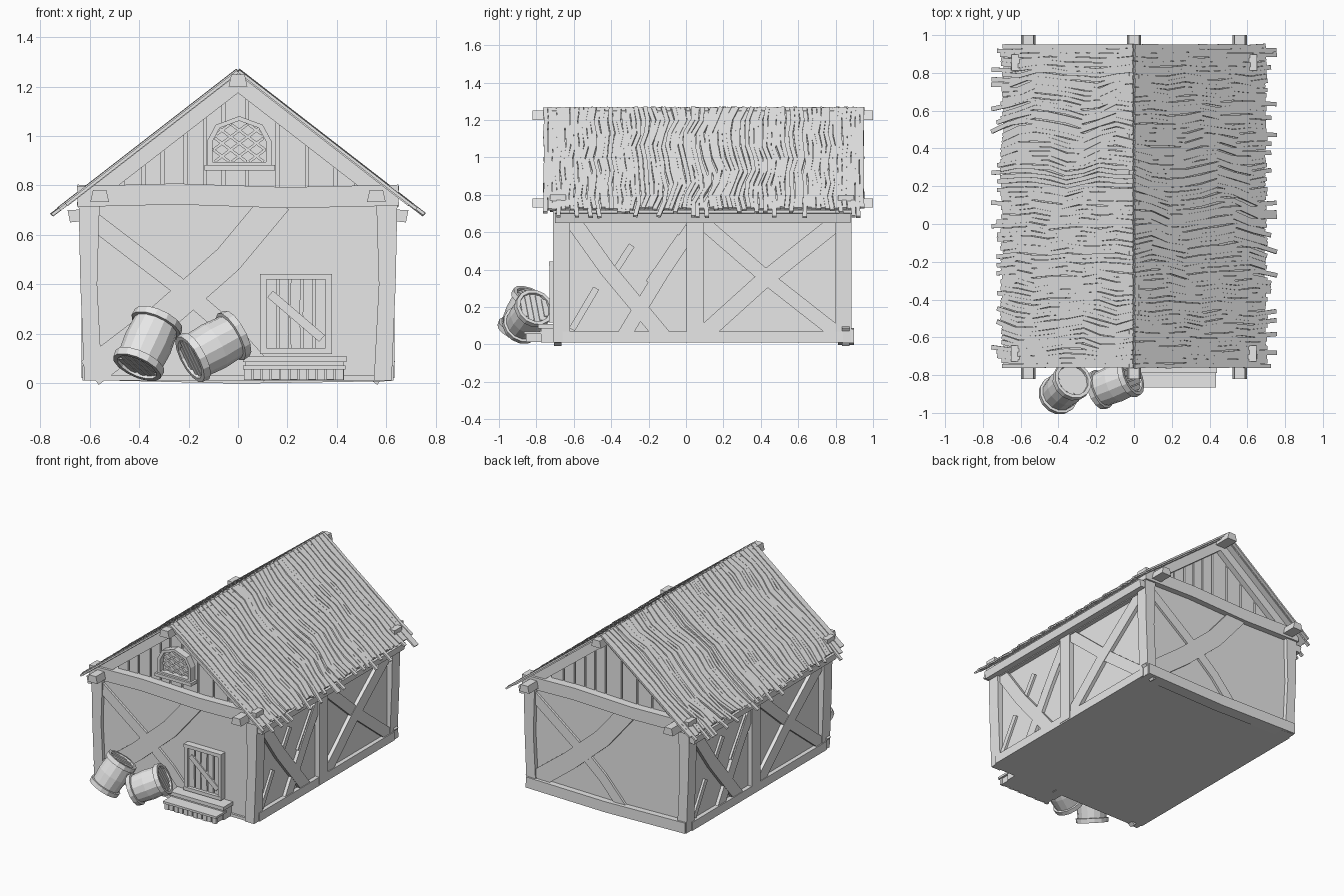
import bpy, bmesh, math, random
from mathutils import Vector

random.seed(4)
cube = bpy.data.objects.get("Cube")
if cube:
    bpy.data.objects.remove(cube, do_unlink=True)

grey = bpy.data.materials.new("plain light grey")
grey.use_nodes = True
grey.diffuse_color = (0.8, 0.8, 0.8, 1)
grey.node_tree.nodes["Principled BSDF"].inputs["Base Color"].default_value = (0.8, 0.8, 0.8, 1)


def finish(name, bm):
    bmesh.ops.recalc_face_normals(bm, faces=bm.faces[:])
    mesh = bpy.data.meshes.new(name)
    bm.to_mesh(mesh)
    bm.free()
    mesh.materials.append(grey)
    obj = bpy.data.objects.new(name, mesh)
    bpy.context.collection.objects.link(obj)
    return obj


def add_loft(bm, rings):
    """Skin a row of equal closed rings and cap both ends."""
    loops = [[bm.verts.new(p) for p in ring] for ring in rings]
    for a, b in zip(loops, loops[1:]):
        for i in range(len(a)):
            j = (i + 1) % len(a)
            bm.faces.new((a[i], a[j], b[j], b[i]))
    bm.faces.new(loops[0])
    bm.faces.new(loops[-1])


def add_sweep(bm, pts, width, depth, normal):
    """Rectangular timber along a path; normal is its thickness direction."""
    pts, n = [Vector(p) for p in pts], Vector(normal).normalized()
    rings = []
    for i, p in enumerate(pts):
        t = pts[min(i + 1, len(pts) - 1)] - pts[max(i - 1, 0)]
        s = t.cross(n).normalized() * width / 2
        d = n * depth / 2
        rings.append([p - s - d, p + s - d, p + s + d, p - s + d])
    add_loft(bm, rings)


def sweep(name, pts, width, depth, normal):
    bm = bmesh.new()
    add_sweep(bm, pts, width, depth, normal)
    return finish(name, bm)


def box(name, x, y, z):
    bm = bmesh.new()
    add_loft(bm, [[(x[0], y[0], h), (x[1], y[0], h), (x[1], y[1], h), (x[0], y[1], h)] for h in z])
    return finish(name, bm)


def prism(name, outline, y0, y1):
    bm = bmesh.new()
    add_loft(bm, [[(x, y, z) for x, z in outline] for y in (y0, y1)])
    return finish(name, bm)


# Wall planes: a map from (along, height, outward) to space, and the outward direction
FRONT = (lambda u, z, o=0: Vector((u, -0.685 - o, z)), (0, -1, 0))
BACK = (lambda u, z, o=0: Vector((-u, 0.855 + o, z)), (0, 1, 0))
RIGHT = (lambda u, z, o=0: Vector((0.6 + o, u, z)), (1, 0, 0))
LEFT = (lambda u, z, o=0: Vector((-0.6 - o, 0.17 - u, z)), (-1, 0, 0))


def timber(name, wall, pts, width, depth):
    place, normal = wall
    return sweep(name, [place(u, z) for u, z in pts], width, depth, normal)


# Walls, floor and gable core
box("wall_core", (-0.6, 0.6), (-0.685, 0.855), (0.02, 0.73))
box("floor", (-0.62, 0.62), (-0.7, 0.88), (0.01, 0.03))
prism("gable_core", [(-0.6, 0.72), (0.6, 0.72), (0.6, 0.785), (0, 1.25), (-0.6, 0.785)], -0.655, 0.825)

# Corner posts, leaning outward toward the top
for sx in (-1, 1):
    for y0, y1, end in ((-0.71, -0.62, "front"), (0.80, 0.885, "back")):
        bm = bmesh.new()
        add_loft(bm, [[(sx * a, y0, z), (sx * b, y0, z), (sx * b, y1, z), (sx * a, y1, z)]
                      for a, b, z in ((0.55, 0.622, 0.01), (0.57, 0.638, 0.4), (0.56, 0.645, 0.73))])
        finish(end + "_corner_post", bm)

# Long side walls, the second being the first turned half round
for wall in (RIGHT, LEFT):
    timber("middle_post", wall, [(0.05, 0.02), (0.05, 0.72)], 0.095, 0.066)
    timber("sill_beam", wall, [(-0.66, 0.04), (0.84, 0.04)], 0.06, 0.06)
    timber("wall_plate", wall, [(-0.7, 0.685), (0.87, 0.685)], 0.07, 0.06)
    timber("falling_brace", wall, [(-0.62, 0.68), (-0.42, 0.40), (-0.22, 0.16), (-0.12, 0.04)], 0.085, 0.05)
    timber("rising_brace", wall, [(0.03, 0.62), (-0.13, 0.38), (-0.27, 0.15), (-0.33, 0.05)], 0.075, 0.045)
    timber("cross_brace_up", wall, [(0.09, 0.05), (0.4, 0.33), (0.84, 0.68)], 0.09, 0.05)
    timber("cross_brace_down", wall, [(0.08, 0.66), (0.45, 0.34), (0.82, 0.05)], 0.075, 0.044)
    for a, b in (((-0.4, 0.36), (-0.29, 0.53)), ((-0.2, 0.33), (-0.03, 0.58)), ((-0.61, 0.08), (-0.48, 0.3))):
        timber("short_strut", wall, [a, b], 0.035, 0.03)

# Gable ends: braces, tie beam, rafters and boards
for wall in (FRONT, BACK):
    timber("long_brace", wall, [(-0.6, 0.04), (-0.3, 0.27), (-0.04, 0.5), (0.16, 0.74)], 0.12, 0.04)
    timber("thin_brace", wall, [(-0.59, 0.66), (-0.25, 0.4), (-0.04, 0.22), (0.13, 0.03)], 0.07, 0.032)
    timber("tie_beam", wall, [(-0.65, 0.755), (-0.25, 0.765), (0.2, 0.75), (0.65, 0.76)], 0.085, 0.085)
    for s in (-1, 1):
        timber("rafter", wall, [(s * 0.62, 0.735), (0, 1.215)], 0.065, 0.05)
    edge = -0.46
    while edge < 0.44:
        w = random.uniform(0.07, 0.13)
        a, b = edge, edge + w - 0.012
        place, normal = wall
        bm = bmesh.new()
        add_loft(bm, [[place(a, 0.75, o), place(b, 0.75, o), place(b, 1.23 - 0.775 * abs(b), o),
                       place(a, 1.23 - 0.775 * abs(a), o)] for o in (-0.035, -0.015)])
        finish("gable_board", bm)
        edge += w
timber("back_sill_beam", BACK, [(-0.62, 0.045), (0, 0.035), (0.62, 0.05)], 0.075, 0.085)

# Purlins with exposed tapered ends, and beams under the eaves
for x, z in ((0, 1.225), (-0.56, 0.757), (0.56, 0.757)):
    prism("purlin", [(x - 0.038, z - 0.025), (x + 0.038, z - 0.025), (x + 0.027, z + 0.024), (x - 0.027, z + 0.024)],
          -0.82, 1.0)
for s in (-1, 1):
    prism("eave_beam", [(s * 0.63, 0.655), (s * 0.68, 0.65), (s * 0.69, 0.7), (s * 0.63, 0.702)], -0.7, 0.88)

# Roof: a thin deck covered by narrow wavy strips
down = 0.775
COUNT = 74
for s in (-1, 1):
    prism("roof_deck", [(0, 1.25), (s * 0.69, 1.25 - down * 0.69), (s * 0.69, 1.257 - down * 0.69), (0, 1.257)],
          -0.74, 0.925)
    normal = Vector((s * down, 0, 1)).normalized()
    bm = bmesh.new()
    for i in range(COUNT):
        y = -0.75 + 1.69 * i / (COUNT - 1)
        inner = min(1, (y + 0.76) * 5, (0.95 - y) * 5)
        reach = random.choice((0.69, 0.695, 0.7, 0.7, 0.72, 0.75))
        lift = 0.004 * (i % 2) + random.uniform(0, 0.004)
        pts = []
        for k in range(9):
            x = reach * k / 8
            wave = math.sin(k * 1.25 + 3.2 * y + s) * (0.014 + 0.012 * math.sin(5 * y + s))
            wave += 0.008 * math.sin(k * 2.3 + 9 * y)
            offset = wave * inner + random.uniform(-0.003, 0.003)
            pts.append(Vector((s * x, y + offset, 1.26 - down * x)) + normal * lift)
        add_sweep(bm, pts, 0.023, 0.012, normal)
    finish("roof_strips", bm)

# Door with frame, boards and diagonal brace
for u in (0.103, 0.367):
    timber("door_jamb", FRONT, [(u, 0.12), (u, 0.44)], 0.026, 0.09)
for z in (0.13, 0.43):
    timber("door_rail", FRONT, [(0.09, z), (0.38, z)], 0.024, 0.096)
for i in range(5):
    u = 0.137 + i * 0.049
    timber("door_board", FRONT, [(u, 0.13), (u + random.uniform(-0.006, 0.006), 0.28), (u, 0.43)], 0.041, 0.05)
timber("door_brace", FRONT, [(0.13, 0.36), (0.34, 0.18)], 0.035, 0.066)

# Steps: treads over upright boards
box("upper_tread", (0.02, 0.44), (-0.79, -0.68), (0.085, 0.11))
box("upper_riser", (0.03, 0.43), (-0.775, -0.68), (0.01, 0.09))
box("lower_tread", (0.02, 0.435), (-0.865, -0.75), (0.055, 0.07))
box("lower_riser", (0.035, 0.42), (-0.84, -0.75), (0.012, 0.058))
for i in range(11):
    x = 0.025 + i * 0.037
    box("step_board", (x, x + 0.031), (-0.855, -0.835), (0.012 + 0.003 * (i % 2), 0.058))

# Arched gable window: ring frame, pane, lattice and sill
arch = [(-0.125, 0.88), (0.135, 0.88), (0.135, 0.98), (0.1, 1.045), (0.005, 1.08), (-0.09, 1.045), (-0.125, 0.98)]
mid = Vector((0.005, 0.97))
inner = [mid + (Vector(p) - mid) * 0.83 for p in arch]
bm = bmesh.new()
for i in range(len(arch)):
    j = (i + 1) % len(arch)
    add_loft(bm, [[(p[0], y, p[1]) for p in (arch[i], arch[j], inner[j], inner[i])] for y in (-0.72, -0.65)])
finish("window_frame", bm)
prism("window_pane", inner, -0.682, -0.65)
timber("window_sill", FRONT, [(-0.135, 0.872), (0.15, 0.872)], 0.022, 0.1)


def inside(p):
    return all((b - a).cross(p - a) > 0 for a, b in zip(inner, inner[1:] + inner[:1]))


bm = bmesh.new()
for s in (-1, 1):
    d = Vector((0.8 * s, 0.6))
    for k in range(-4, 5):
        start = mid + Vector((-d.y, d.x)) * k * 0.042
        run = [start + d * (t * 0.004) for t in range(-60, 61) if inside(start + d * (t * 0.004))]
        if len(run) > 4:
            add_sweep(bm, [(p.x, -0.686 - 0.002 * s, p.y) for p in (run[0], run[-1])], 0.011, 0.018, (0, -1, 0))
finish("window_lattice", bm)

# Toppled barrels: a turned profile with end bands and recessed lids
profile = [(0.084, -0.1), (0.086, -0.115), (0.105, -0.115), (0.108, -0.085), (0.094, -0.083), (0.1, 0)]
profile += [(r, -h) for r, h in reversed(profile[:-1])]
for centre, axis in (((-0.365, -0.868, 0.16), (0.38, 0.38, 0.84)), ((-0.1, -0.845, 0.148), (0.82, 0.33, 0.45))):
    bm = bmesh.new()
    add_loft(bm, [[(r * math.cos(a * math.tau / 14), r * math.sin(a * math.tau / 14), h) for a in range(14)]
                  for r, h in profile])
    for h in (-0.1, 0.1):
        for i in range(5):
            u = (i - 2) * 0.031
            half = math.sqrt(0.08 ** 2 - u ** 2)
            add_sweep(bm, [(u, -half, h), (u, half, h)], 0.026, 0.012, (0, 0, 1))
    barrel = finish("barrel", bm)
    barrel.location = centre
    barrel.rotation_euler = Vector(axis).to_track_quat("Z", "Y").to_euler()
